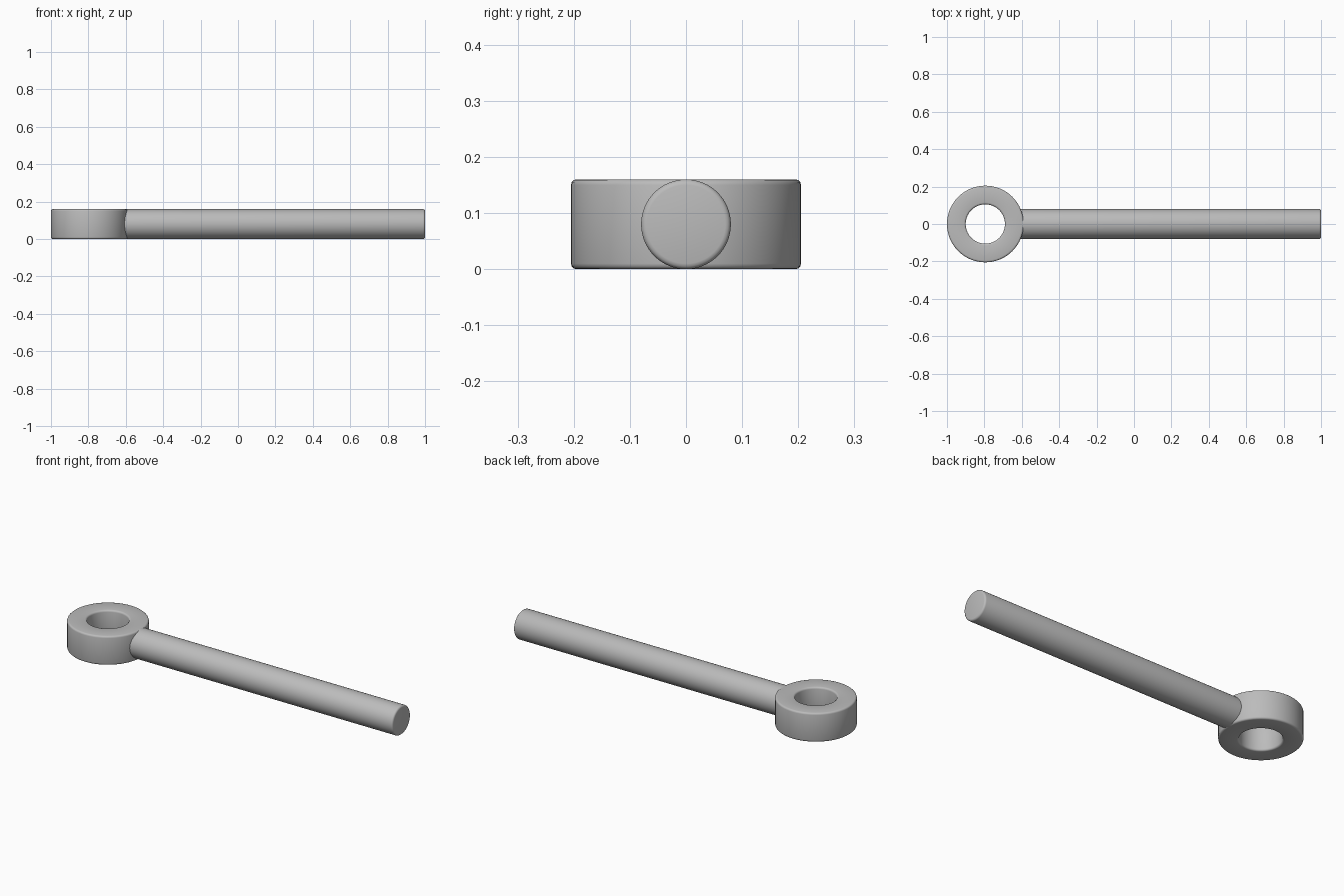
import bpy, bmesh, math
from mathutils import Matrix, Vector

if "Cube" in bpy.data.objects:
    bpy.data.objects.remove(bpy.data.objects["Cube"])

steel = bpy.data.materials.new("grey_steel")
steel.diffuse_color = (0.5, 0.5, 0.5, 1)
steel.use_nodes = True
steel.node_tree.nodes["Principled BSDF"].inputs["Base Color"].default_value = steel.diffuse_color

RING_X, RING_R, HOLE_R = -0.795, 0.205, 0.105
HALF = 0.08     # rod radius and half the ring height
EDGE = 0.01     # rounded edge size


def arc(cx, cz, start):
    """Quarter-round corner, running counter-clockwise from start degrees."""
    return [(cx + EDGE * math.cos(math.radians(start + a)),
             cz + EDGE * math.sin(math.radians(start + a))) for a in (0, 30, 60, 90)]


def lathe(name, profile, closed, matrix, steps=64):
    """Revolve an (r, z) profile about z, then place it with matrix."""
    bm = bmesh.new()
    verts = [bm.verts.new((r, 0, z)) for r, z in profile]
    pairs = list(zip(verts, verts[1:]))
    if closed:
        pairs.append((verts[-1], verts[0]))
    edges = [bm.edges.new(p) for p in pairs]
    bmesh.ops.spin(bm, geom=verts + edges, cent=(0, 0, 0), axis=(0, 0, 1),
                   angle=2 * math.pi, steps=steps)
    bmesh.ops.remove_doubles(bm, verts=bm.verts, dist=1e-5)
    bmesh.ops.recalc_face_normals(bm, faces=bm.faces)
    bm.transform(matrix)
    mesh = bpy.data.meshes.new(name)
    bm.to_mesh(mesh)
    bm.free()
    mesh.materials.append(steel)
    obj = bpy.data.objects.new(name, mesh)
    bpy.context.collection.objects.link(obj)
    bpy.ops.object.select_all(action='DESELECT')
    obj.select_set(True)
    bpy.context.view_layer.objects.active = obj
    bpy.ops.object.shade_smooth_by_angle(angle=math.radians(35))
    return obj


# Eye ring with rounded rims inside and out
z, ro, ri = HALF - EDGE, RING_R - EDGE, HOLE_R + EDGE
ring = arc(ro, -z, 270) + arc(ro, z, 0) + arc(ri, z, 90) + arc(ri, -z, 180)
lathe("eye_ring", ring, True, Matrix.Translation((RING_X, 0, HALF)))

# Straight rod with a rounded tip, rooted inside the ring wall
root = -0.65
length = 1.0 - root
rod = [(0, 0), (HALF, 0)] + arc(HALF - EDGE, length - EDGE, 0) + [(0, length)]
lathe("rod", rod, False,
      Matrix.Translation((root, 0, HALF)) @ Matrix.Rotation(math.pi / 2, 4, 'Y'))
